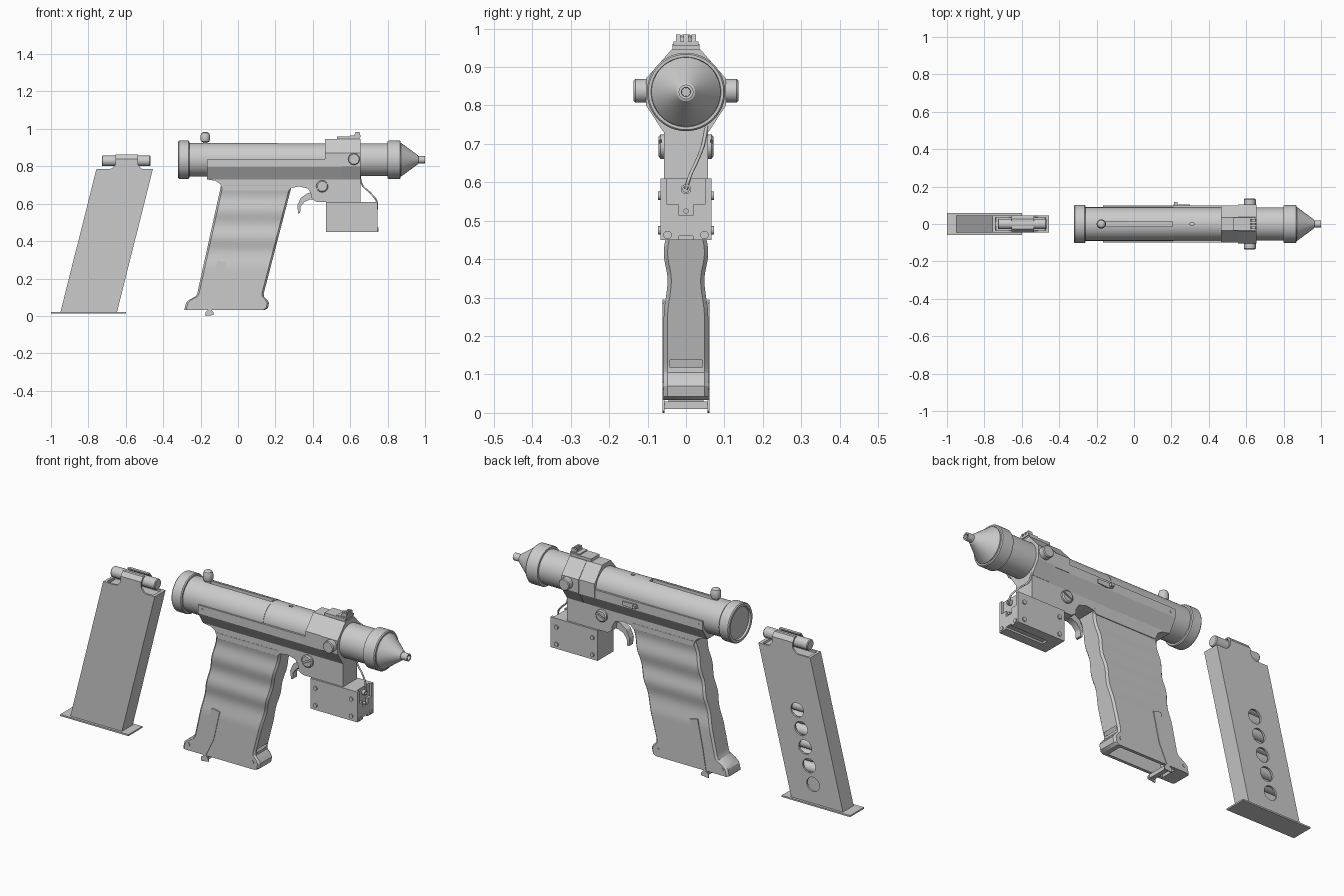
import bpy, bmesh, math
from mathutils import Vector

AX = 0.835  # barrel axis height


def make(name, verts, faces):
    bm = bmesh.new()
    vs = [bm.verts.new(v) for v in verts]
    for f in faces:
        bm.faces.new([vs[i] for i in f])
    bmesh.ops.recalc_face_normals(bm, faces=bm.faces)
    me = bpy.data.meshes.new(name)
    bm.to_mesh(me)
    bm.free()
    ob = bpy.data.objects.new(name, me)
    bpy.context.collection.objects.link(ob)
    return ob


def loft(name, rings):
    n, verts, faces = len(rings[0]), [], []
    for r in rings:
        verts += r
    for k in range(len(rings) - 1):
        for i in range(n):
            j = (i + 1) % n
            faces.append((k*n + i, k*n + j, k*n + n + j, k*n + n + i))
    faces += [tuple(range(n)), tuple(range(len(verts) - n, len(verts)))]
    return make(name, verts, faces)


def side_prism(name, pts, y0, y1):
    return loft(name, [[(x, y, z) for x, z in pts] for y in (y0, y1)])


def long_prism(name, pts, x0, x1):
    return loft(name, [[(x, y, z) for y, z in pts] for x in (x0, x1)])


def box(name, x0, x1, y0, y1, z0, z1):
    return side_prism(name, [(x0, z0), (x1, z0), (x1, z1), (x0, z1)], y0, y1)


def mirrored(half):
    return half + [(-y, z) for y, z in reversed(half)]


def lathe(name, prof, origin, axis='X', n=48):
    rings = []
    for a, r in prof:
        ring = []
        for i in range(n):
            t = 2 * math.pi * i / n
            c, s = r * math.cos(t), r * math.sin(t)
            p = {'X': (a, c, s), 'Y': (c, a, s), 'Z': (c, s, a)}[axis]
            ring.append(tuple(Vector(origin) + Vector(p)))
        rings.append(ring)
    return loft(name, rings)


def cut(ob, cutter):
    m = ob.modifiers.new("cut", 'BOOLEAN')
    m.operation, m.object, m.solver = 'DIFFERENCE', cutter, 'EXACT'
    bpy.context.view_layer.objects.active = ob
    bpy.ops.object.modifier_apply(modifier=m.name)
    bpy.data.objects.remove(cutter)


# Barrel: rear tube with top slot, front tube, end rings and nozzle
tube = lathe("rear_tube", [(-0.30, 0.09), (0.21, 0.09)], (0, 0, AX))
cut(tube, box("slot", -0.19, 0.21 - 0.005, -0.013, 0.013, 0.89, 1))
front_tube = lathe("front_tube", [(0.208, 0.088), (0.81, 0.088)], (0, 0, AX))
cut(front_tube, box("notch", 0.30, 0.32, -0.006, 0.006, 0.91, 1))
lathe("rear_ring", [(-0.31, 0.082), (-0.32, 0.085), (-0.32, 0.098), (-0.315, 0.102),
                    (-0.265, 0.102), (-0.26, 0.098)], (0, 0, AX))
lathe("front_ring", [(0.80, 0.099), (0.805, 0.102), (0.865, 0.102), (0.87, 0.098),
                     (0.87, 0.091), (0.86, 0.089)], (0, 0, AX))
lathe("nozzle", [(0.85, 0.09), (0.872, 0.09), (0.962, 0.024), (0.964, 0.019),
                 (1.0, 0.019), (1.0, 0.012), (0.95, 0.011)], (0, 0, AX))

# Bolt handle in the slot
lathe("bolt_handle", [(0.87, 0.013), (0.93, 0.013), (0.932, 0.022), (0.94, 0.025),
                      (0.965, 0.025), (0.978, 0.02), (0.984, 0.01)], (-0.175, 0, 0), 'Z', 32)

# Receiver: faceted cradle, lower housing and front collar
long_prism("receiver_cradle", mirrored([(0.057, 0.73), (0.098, 0.795), (0.098, 0.84)]), -0.165, 0.655)
side_prism("lower_housing", [(-0.165, 0.76), (-0.165, 0.73), (-0.12, 0.722), (-0.095, 0.705),
           (-0.08, 0.67), (0.27, 0.67), (0.285, 0.685), (0.33, 0.692), (0.375, 0.68),
           (0.392, 0.65), (0.395, 0.625), (0.42, 0.61), (0.655, 0.61), (0.655, 0.76)], -0.057, 0.057)
long_prism("front_collar", mirrored([(0.06, 0.733), (0.104, 0.80), (0.104, 0.87), (0.038, 0.945)]), 0.555, 0.655)
long_prism("collar_rear", mirrored([(0.1, 0.795), (0.1, 0.87), (0.036, 0.945)]), 0.465, 0.556)

# Top rail and notched sight
box("sight_rail", 0.53, 0.65, -0.035, 0.035, 0.943, 0.96)
box("sight_base", 0.60, 0.655, -0.033, 0.033, 0.955, 0.966)
for y in (-0.02, 0.0, 0.02):
    side_prism("sight_post", [(0.62, 0.96), (0.655, 0.96), (0.65, 0.984), (0.628, 0.984)],
               y - 0.006, y + 0.006)

# Side knobs, slotted screws and small screws
for s in (-1, 1):
    lathe("side_knob", [(s*0.09, 0.031), (s*0.132, 0.031), (s*0.136, 0.027)], (0.62, 0, 0.838), 'Y', 32)
    screw = lathe("housing_screw", [(s*0.05, 0.032), (s*0.066, 0.032), (s*0.071, 0.026)], (0.45, 0, 0.693), 'Y', 32)
    slot = side_prism("screw_slot", [(0.41, 0.678), (0.413, 0.67), (0.49, 0.708), (0.487, 0.716)],
                      s*0.064, s*0.08)
    cut(screw, slot)
    for x, z in ((0.50, 0.475), (0.71, 0.475), (0.50, 0.565), (0.71, 0.565)):
        lathe("box_screw", [(s*0.06, 0.011), (s*0.073, 0.011)], (x, 0, z), 'Y', 16)
    for x, z in ((0.125, 0.07), (-0.25, 0.065)):
        lathe("grip_screw", [(s*0.05, 0.009), (s*0.0605, 0.009)], (x, 0, z), 'Y', 16)
    lathe("front_box_screw", [(0.735, 0.011), (0.75, 0.011)], (0, s*0.048, 0.463), 'X', 16)
    lathe("cradle_screw", [(s*0.09, 0.008), (s*0.1, 0.008)], (-0.14, 0, 0.818), 'Y', 16)

# Safety lever on the back side
side_prism("safety_lever", [(0.21, 0.81), (0.24, 0.80), (0.30, 0.805), (0.30, 0.825), (0.22, 0.828)],
           0.09, 0.104)
box("safety_tab", 0.215, 0.232, 0.1, 0.118, 0.81, 0.825)


# Grip: slanted loft with finger waves across its sides and a flared foot
def grip_ring(xr, xf, z, w):
    c = 0.01
    return [(xr, -w + c, z), (xr + c, -w, z), (xf - c, -w, z), (xf, -w + c, z),
            (xf, w - c, z), (xf - c, w, z), (xr + c, w, z), (xr, w - c, z)]


rings = [grip_ring(*r) for r in ((-0.285, 0.145, 0.033, 0.058), (-0.285, 0.16, 0.042, 0.058),
         (-0.278, 0.166, 0.07, 0.058), (-0.262, 0.157, 0.085, 0.058), (-0.226, 0.138, 0.105, 0.058))]
for i in range(43):
    z = 0.12 + 0.58 * i / 42
    if z < 0.345:
        t = min(1, max(0, (z - 0.25) / 0.095))
        w = 0.058 - 0.01 * t * t * (3 - 2 * t)
    else:
        w = 0.053 - 0.005 * math.cos(2 * math.pi * (z - 0.345) / 0.145)
    rings.append(grip_ring(-0.22 + (z - 0.11) * 0.22, 0.135 + (z - 0.11) * 0.26, z, w))
grip = loft("grip", rings)
cut(grip, side_prism("well", [(-0.215, 0), (0.11, 0), (0.255, 0.62), (-0.07, 0.62)], -0.042, 0.042))

# Magazine catch strips on both sides of the grip
for s in (-1, 1):
    side_prism("magazine_catch", [(-0.175, 0.0), (-0.13, 0.005), (-0.132, 0.02), (-0.145, 0.035),
               (-0.10, 0.13), (-0.065, 0.285), (-0.11, 0.295), (-0.14, 0.15), (-0.16, 0.03),
               (-0.175, 0.02)], s*0.056, s*0.061)
box("catch_bar", -0.165, -0.14, -0.058, 0.058, 0.01, 0.03)

# Trigger: curved hook
arc = [(0.42, 0.67), (0.37, 0.655), (0.335, 0.63), (0.317, 0.59), (0.322, 0.548)]
inner = [(0.332, 0.55), (0.335, 0.585), (0.355, 0.61), (0.385, 0.622), (0.42, 0.62)]
side_prism("trigger", arc + inner, -0.017, 0.017)

# Aiming box under the barrel with recessed front and cable
aim = side_prism("aiming_box", [(0.47, 0.45), (0.745, 0.45), (0.745, 0.61), (0.47, 0.61)],
                 -0.067, 0.067)
cut(aim, long_prism("recess", mirrored([(0.02, 0.515), (0.02, 0.543), (0.051, 0.543), (0.051, 0.63)]), 0.732, 0.8))
cut(aim, box("underside_groove", 0.53, 0.8, -0.018, 0.018, 0.40, 0.46))
lathe("cable_socket", [(0.72, 0.013), (0.748, 0.013), (0.748, 0.008), (0.735, 0.008)], (0, 0, 0.582), 'X', 24)
lathe("aiming_lens", [(0.72, 0.007), (0.746, 0.007)], (0, 0, 0.525), 'X', 16)

cu = bpy.data.curves.new("cable", 'CURVE')
cu.dimensions, cu.bevel_depth, cu.bevel_resolution, cu.use_fill_caps = '3D', 0.0045, 2, True
sp = cu.splines.new('BEZIER')
path = [(0.65, 0.055, 0.755), (0.665, 0.045, 0.70), (0.71, 0.028, 0.655), (0.742, 0.008, 0.61), (0.742, 0, 0.582)]
sp.bezier_points.add(len(path) - 1)
for bp, p in zip(sp.bezier_points, path):
    bp.co, bp.handle_left_type, bp.handle_right_type = p, 'AUTO', 'AUTO'
bpy.context.collection.objects.link(bpy.data.objects.new("cable", cu))

# Separate magazine: hollow slanted body with round windows on the back side
mag = side_prism("magazine_body", [(-0.95, 0.018), (-0.648, 0.018), (-0.455, 0.785), (-0.757, 0.785)], -0.045, 0.045)
cut(mag, side_prism("hollow", [(-0.93, 0.035), (-0.66, 0.035), (-0.4635, 0.82), (-0.733, 0.82)], -0.035, 0.035))
for i in range(5):
    z = 0.122 + 0.092 * i
    cut(mag, lathe("window", [(0.0, 0.037), (0.1, 0.037)], (-0.80 + (z - 0.02) * 0.253, 0, z), 'Y', 32))
box("magazine_base", -1.0, -0.6, -0.058, 0.058, 0.014, 0.022)

# Magazine lips, follower and stacked darts
side_prism("follower", [(-0.74, 0.765), (-0.47, 0.765), (-0.467, 0.775), (-0.737, 0.775)], -0.034, 0.034)
for s in (-1, 1):
    long_prism("magazine_lip", [(s*0.045, 0.76), (s*0.045, 0.84), (s*0.028, 0.862), (s*0.012, 0.862),
               (s*0.012, 0.856), (s*0.024, 0.855), (s*0.036, 0.838), (s*0.036, 0.76)], -0.655, -0.535)
    side_prism("lip_foot", [(-0.70, 0.78), (-0.50, 0.78), (-0.52, 0.79), (-0.535, 0.81),
               (-0.655, 0.81), (-0.672, 0.79)], s*0.036, s*0.045)
for i in range(11):
    z = 0.829 - 0.062 * i - (0.025 if i else 0)
    x = -0.598 + (z - 0.829) * 0.252
    lathe("dart", [(-0.13, 0.025), (-0.126, 0.028), (0.126, 0.028), (0.13, 0.025)], (x, 0, z), 'X', 24)

# Smooth the round parts, keep hard edges
for ob in bpy.context.scene.objects:
    ob.select_set(ob.type == 'MESH')
bpy.context.view_layer.objects.active = grip
bpy.ops.object.shade_smooth_by_angle(angle=math.radians(30))
